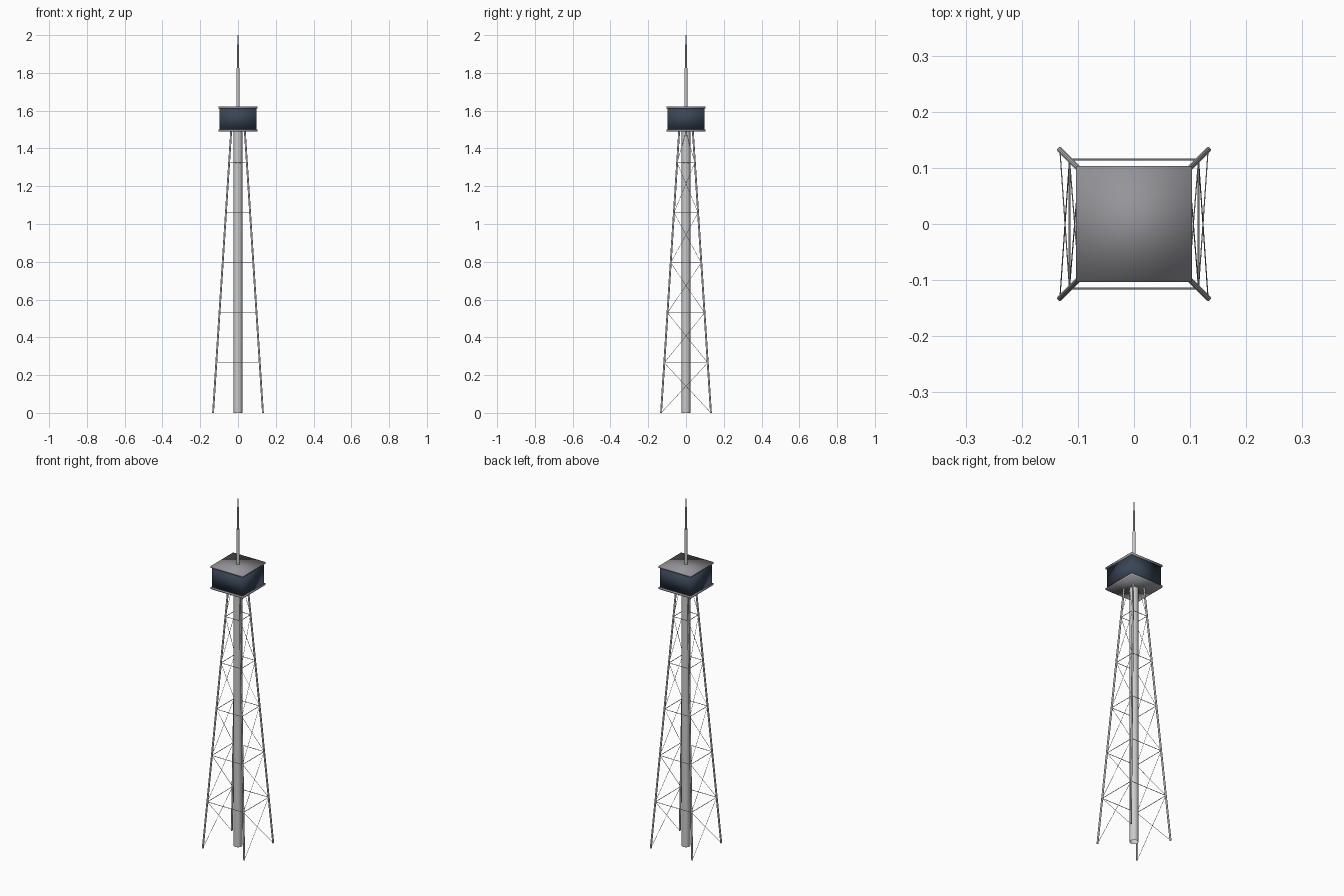
import bpy, bmesh
from mathutils import Vector, Matrix

if "Cube" in bpy.data.objects:
    bpy.data.objects.remove(bpy.data.objects["Cube"])

BASE, SLOPE, TOP, LEVELS = 0.132, 0.0642, 1.59, 6


def finish(name, bm, mat=None):
    me = bpy.data.meshes.new(name)
    bm.to_mesh(me)
    bm.free()
    for p in me.polygons:
        p.use_smooth = True
    ob = bpy.data.objects.new(name, me)
    bpy.context.collection.objects.link(ob)
    if mat:
        me.materials.append(mat)
    return ob


def material(name, r, g, b):
    m = bpy.data.materials.new(name)
    m.diffuse_color = (r, g, b, 1)
    m.use_nodes = True
    m.node_tree.nodes["Principled BSDF"].inputs["Base Color"].default_value = m.diffuse_color
    return m


def rod(bm, a, b, r, sides):
    a, b = Vector(a), Vector(b)
    d = b - a
    m = Matrix.Translation((a + b) / 2) @ d.to_track_quat('Z', 'Y').to_matrix().to_4x4()
    bmesh.ops.create_cone(bm, cap_ends=False, segments=sides, radius1=r, radius2=r,
                          depth=d.length, matrix=m)


def rods(name, segments, r, sides=8):
    bm = bmesh.new()
    for a, b in segments:
        rod(bm, a, b, r, sides)
    return finish(name, bm)


def box(name, half, z0, z1, mat):
    bm = bmesh.new()
    m = Matrix.Translation((0, 0, (z0 + z1) / 2)) @ Matrix.Diagonal((2 * half, 2 * half, z1 - z0, 1))
    bmesh.ops.create_cube(bm, size=1, matrix=m)
    return finish(name, bm, mat)


def corner(sx, sy, z):
    h = BASE - SLOPE * z
    return (sx * h, sy * h, z)


signs = [(-1, -1), (1, -1), (1, 1), (-1, 1)]
zs = [TOP * i / LEVELS for i in range(LEVELS + 1)]

# Four inclined legs
rods("legs", [(corner(*s, 0), corner(*s, TOP)) for s in signs], 0.005, 12)

# Horizontal rings
rods("ring_braces", [(corner(*signs[i], z), corner(*signs[(i + 1) % 4], z))
                     for z in zs[1:-1] for i in range(4)], 0.0015)

# Crossed braces on the left and right sides only
rods("cross_braces", [(corner(sx, sy, z0), corner(sx, -sy, z1))
                      for z0, z1 in zip(zs, zs[1:]) for sx in (-1, 1) for sy in (-1, 1)], 0.001)

# Central shaft
rods("core_shaft", [((0, 0, 0), (0, 0, 1.5))], 0.0225, 32)

# Cabin: floor, glazed body, roof
slab = material("dark_grey", 0.30, 0.30, 0.32)
glass = material("dark_glass", 0.04, 0.06, 0.09)
box("cabin_floor", 0.103, 1.49, 1.50, slab)
box("cabin_glass", 0.098, 1.50, 1.612, glass)
box("cabin_roof", 0.103, 1.612, 1.622, slab)

# Stepped antenna
for name, z0, z1, r in (("mast_lower", 1.62, 1.825, 0.008),
                        ("mast_middle", 1.825, 1.95, 0.0045),
                        ("mast_tip", 1.95, 2.0, 0.002)):
    rods(name, [((0, 0, z0), (0, 0, z1))], r, 16)
